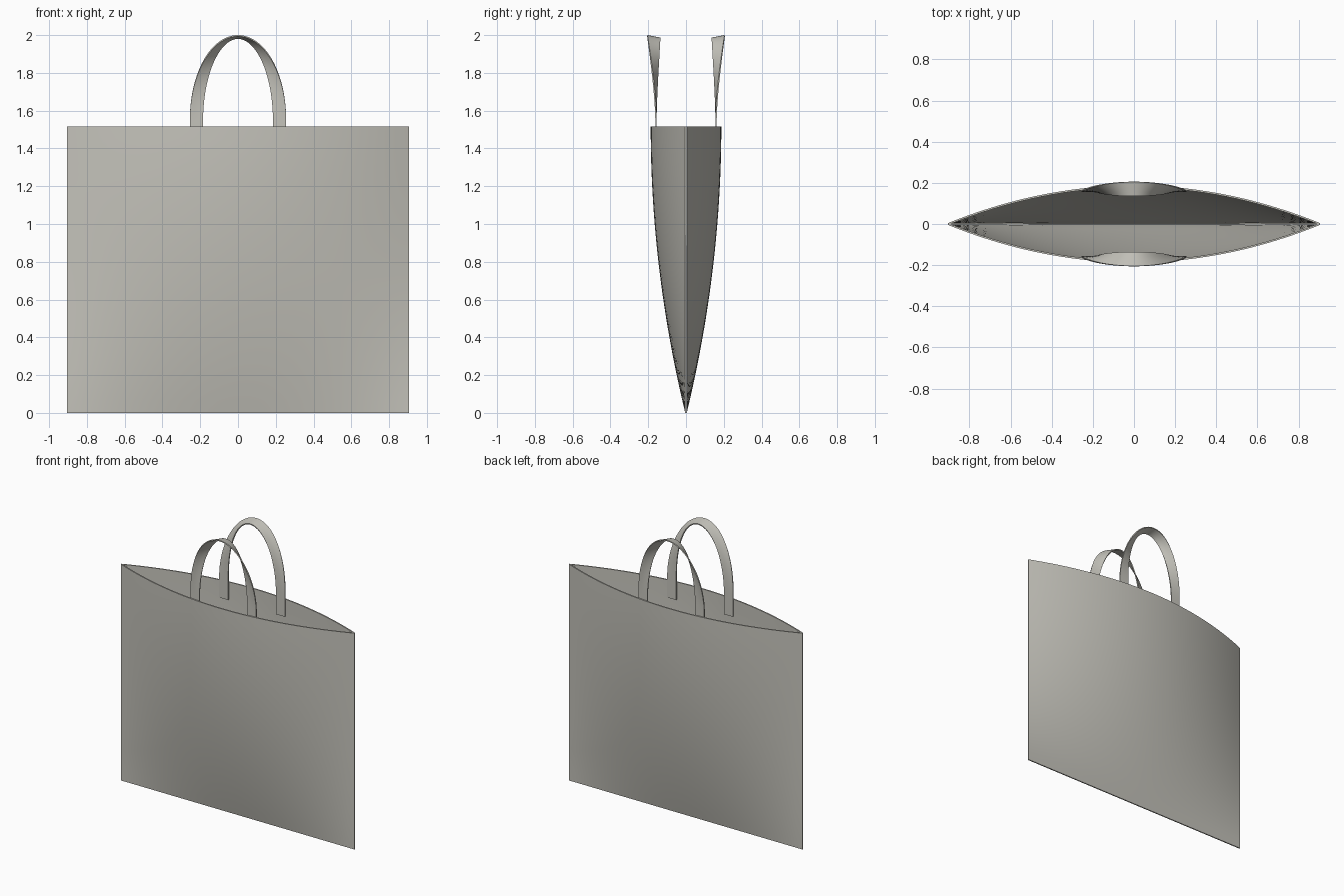
import bpy, bmesh, math

if "Cube" in bpy.data.objects:
    bpy.data.objects.remove(bpy.data.objects["Cube"])

mat = bpy.data.materials.new("warm grey cloth")
mat.diffuse_color = (0.56, 0.55, 0.50, 1)
mat.use_nodes = True
mat.node_tree.nodes["Principled BSDF"].inputs["Base Color"].default_value = mat.diffuse_color

HALF_W, HEIGHT, DEPTH, WALL, SEAM = 0.905, 1.515, 0.187, 0.009, 0.004
NX, NZ = 36, 24


def finish(name, bm):
    bmesh.ops.recalc_face_normals(bm, faces=bm.faces[:])
    me = bpy.data.meshes.new(name)
    bm.to_mesh(me)
    bm.free()
    me.materials.append(mat)
    ob = bpy.data.objects.new(name, me)
    bpy.context.collection.objects.link(ob)
    bpy.ops.object.select_all(action='DESELECT')
    ob.select_set(True)
    bpy.context.view_layer.objects.active = ob
    return ob


def smooth():
    bpy.ops.object.shade_smooth_by_angle(angle=math.radians(35))


def half_depth(x, z):
    t = z / HEIGHT
    return SEAM + (DEPTH - SEAM) * (1 - (x / HALF_W) ** 2) * (1 - (1 - t) ** 2)


def ring(bm, z, half_w, inset):
    xs = [half_w * (2 * i / NX - 1) for i in range(NX + 1)]
    pts = [(x, -max(half_depth(x, z) - inset, 0.0015), z) for x in xs]
    pts += [(x, -y, z) for x, y, z in reversed(pts)]
    return [bm.verts.new(p) for p in pts]


def bridge(bm, a, b):
    n = len(a)
    for i in range(n):
        j = (i + 1) % n
        bm.faces.new((a[i], a[j], b[j], b[i]))


def cap(bm, r):
    n = len(r)
    for i in range(NX):
        bm.faces.new((r[i], r[i + 1], r[n - 2 - i], r[n - 1 - i]))


# bag body: outer skin, rim, inner skin
bm = bmesh.new()
rings = [ring(bm, HEIGHT * k / NZ, HALF_W, 0) for k in range(NZ + 1)]
z0 = 0.01
rings += [ring(bm, z0 + (HEIGHT - z0) * k / NZ, HALF_W - 0.02, WALL)
          for k in range(NZ, -1, -1)]
for a, b in zip(rings, rings[1:]):
    bridge(bm, a, b)
cap(bm, rings[0])
cap(bm, rings[-1])
finish("bag_body", bm)
smooth()


# strap handles: flat against the inner wall, twisting flat at the top
def handle(name, side):
    z_end, z_mid, y_leg = 1.395, 1.55, 0.159
    pairs = []
    leg = [z_end + (z_mid - z_end) * k / 3 for k in range(3)]
    for z in leg:
        pairs.append(((0.255, y_leg, z), (0.185, y_leg, z)))
    n = 40
    for k in range(n + 1):
        th = math.pi * k / n
        c, s = math.cos(th), max(math.sin(th), 0.0)
        f = s ** 1.5
        pairs.append(((0.255 * c, y_leg + 0.046 * f, z_mid + 0.447 * s),
                      (0.185 * c, y_leg - 0.023 * f, z_mid + 0.433 * s)))
    for z in reversed(leg):
        pairs.append(((-0.255, y_leg, z), (-0.185, y_leg, z)))
    bm = bmesh.new()
    rows = []
    for o, i in pairs:
        row = []
        for k in range(4):
            p = [a + (b - a) * k / 3 for a, b in zip(o, i)]
            row.append(bm.verts.new((p[0], p[1] * side, p[2])))
        rows.append(row)
    for a, b in zip(rows, rows[1:]):
        for k in range(3):
            bm.faces.new((a[k], a[k + 1], b[k + 1], b[k]))
    ob = finish(name, bm)
    mod = ob.modifiers.new("thickness", 'SOLIDIFY')
    mod.thickness = 0.007
    mod.offset = 0
    bpy.ops.object.modifier_apply(modifier=mod.name)
    smooth()


handle("front_handle", -1)
handle("back_handle", 1)
